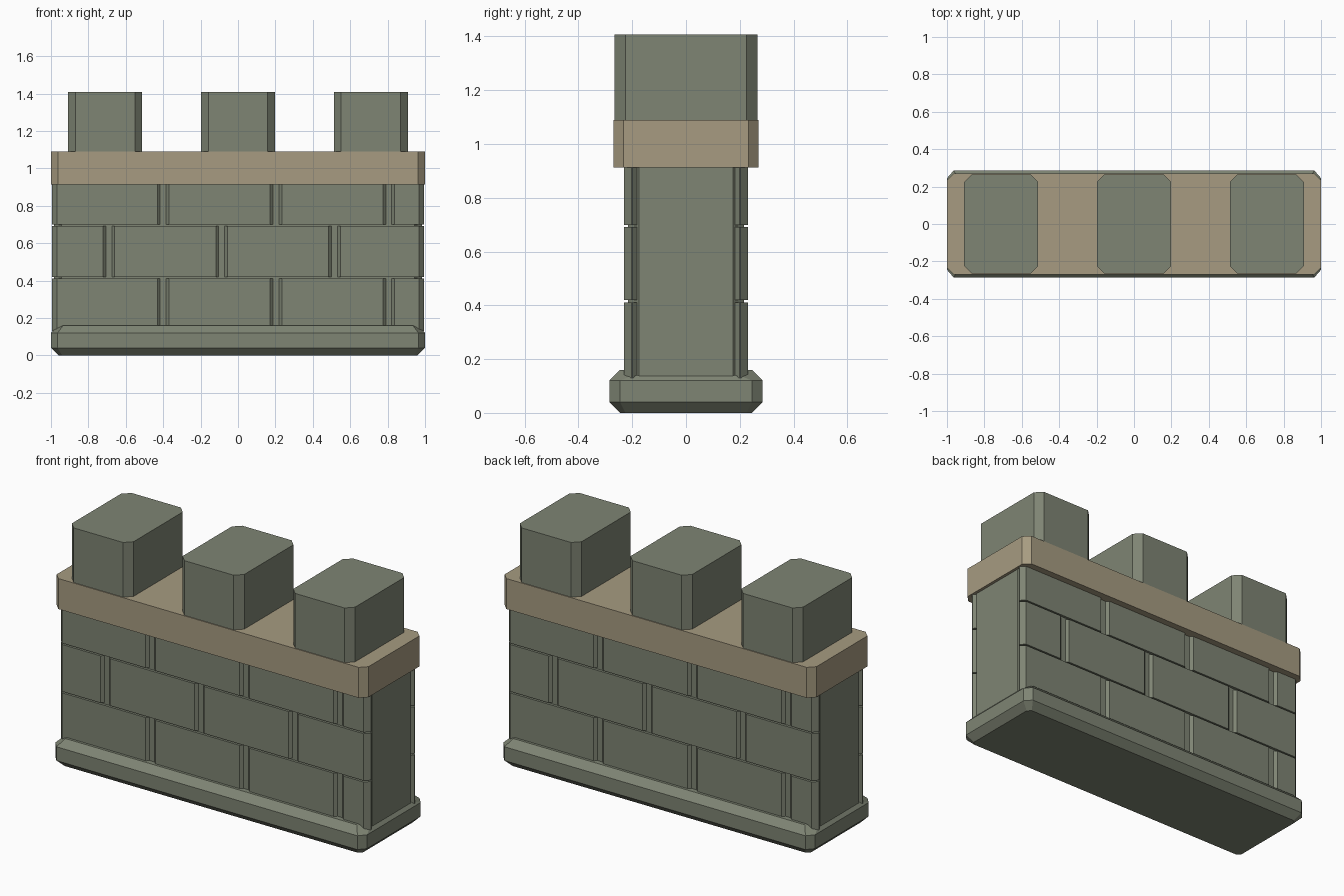
import bpy
import bmesh
from math import pi
from mathutils import Matrix

cube = bpy.data.objects.get("Cube")
if cube:
    bpy.data.objects.remove(cube)


def material(name, color):
    mat = bpy.data.materials.new(name)
    mat.use_nodes = True
    mat.diffuse_color = color
    mat.node_tree.nodes["Principled BSDF"].inputs["Base Color"].default_value = color
    return mat


stone = material("grey green stone", (0.21, 0.232, 0.173, 1))
tan = material("tan trim", (0.385, 0.33, 0.22, 1))


def finish(name, bm, mat):
    bmesh.ops.recalc_face_normals(bm, faces=bm.faces)
    mesh = bpy.data.meshes.new(name)
    bm.to_mesh(mesh)
    bm.free()
    mesh.materials.append(mat)
    obj = bpy.data.objects.new(name, mesh)
    bpy.context.collection.objects.link(obj)
    return obj


def chamfered_block(bm, x0, x1, y0, y1, z0, z1, cut):
    """Box whose vertical edges are cut at 45 degrees."""
    size = (x1 - x0, y1 - y0, z1 - z0)
    centre = ((x0 + x1) / 2, (y0 + y1) / 2, (z0 + z1) / 2)
    matrix = Matrix.Translation(centre) @ Matrix.Diagonal((*size, 1))
    verts = bmesh.ops.create_cube(bm, size=1, matrix=matrix)["verts"]
    edges = {e for v in verts for e in v.link_edges
             if abs(e.verts[0].co.z - e.verts[1].co.z) > size[2] / 2}
    bmesh.ops.bevel(bm, geom=list(edges), offset=cut, segments=1, affect='EDGES')


def block(name, x0, x1, y, z0, z1, cut, mat):
    bm = bmesh.new()
    chamfered_block(bm, x0, x1, -y, y, z0, z1, cut)
    return finish(name, bm, mat)


# Plinth: octagonal rings, with the top ring dipping towards the ends
def ring(bm, xo, xi, yo, yi, z_end, z_side):
    corner = [(xo, yi, z_end), (xi, yo, z_side)]
    pts = corner + [(-x, y, z) for x, y, z in reversed(corner)]
    pts += [(-x, -y, z) for x, y, z in pts]
    return [bm.verts.new(p) for p in pts]


bm = bmesh.new()
rings = [ring(bm, 0.96, 0.94, 0.245, 0.225, 0, 0),
         ring(bm, 1, 0.965, 0.285, 0.245, 0.04, 0.04),
         ring(bm, 1, 0.965, 0.285, 0.245, 0.12, 0.12),
         ring(bm, 0.985, 0.935, 0.245, 0.205, 0.137, 0.16)]
for low, high in zip(rings, rings[1:]):
    for i in range(8):
        j = (i + 1) % 8
        bm.faces.new((low[i], low[j], high[j], high[i]))
bm.faces.new(rings[0])
# The top is split into a flat middle and two sloping ends
t = rings[-1]
bm.faces.new((t[1], t[2], t[5], t[6]))
bm.faces.new((t[0], t[1], t[6], t[7]))
bm.faces.new((t[2], t[3], t[4], t[5]))
finish("plinth", bm, stone)

# Wall core behind the bricks
block("wall_core", -0.983, 0.983, 0.215, 0.1, 0.95, 0.04, stone)

# Staggered brick courses, the back being the front turned half round
courses = [(0.13, 0.411, -0.4), (0.419, 0.691, -0.69), (0.699, 0.93, -0.4)]
for side, angle in (("front", 0), ("back", pi)):
    bm = bmesh.new()
    for z0, z1, first in courses:
        joints = [-0.998] + [first + 0.603 * i for i in range(3)] + [0.998]
        for a, b in zip(joints, joints[1:]):
            chamfered_block(bm, a + 0.004, b - 0.004, -0.23, -0.172, z0, z1, 0.027)
    bmesh.ops.rotate(bm, verts=bm.verts, matrix=Matrix.Rotation(angle, 3, 'Z'))
    finish(side + "_bricks", bm, stone)

# Trim band and battlements
block("trim_band", -1, 1, 0.27, 0.913, 1.09, 0.037, tan)
for name, x in (("right", -0.71), ("middle", 0), ("left", 0.71)):
    block(name + "_merlon", x - 0.198, x + 0.198, 0.265, 1.08, 1.407, 0.04, stone)
